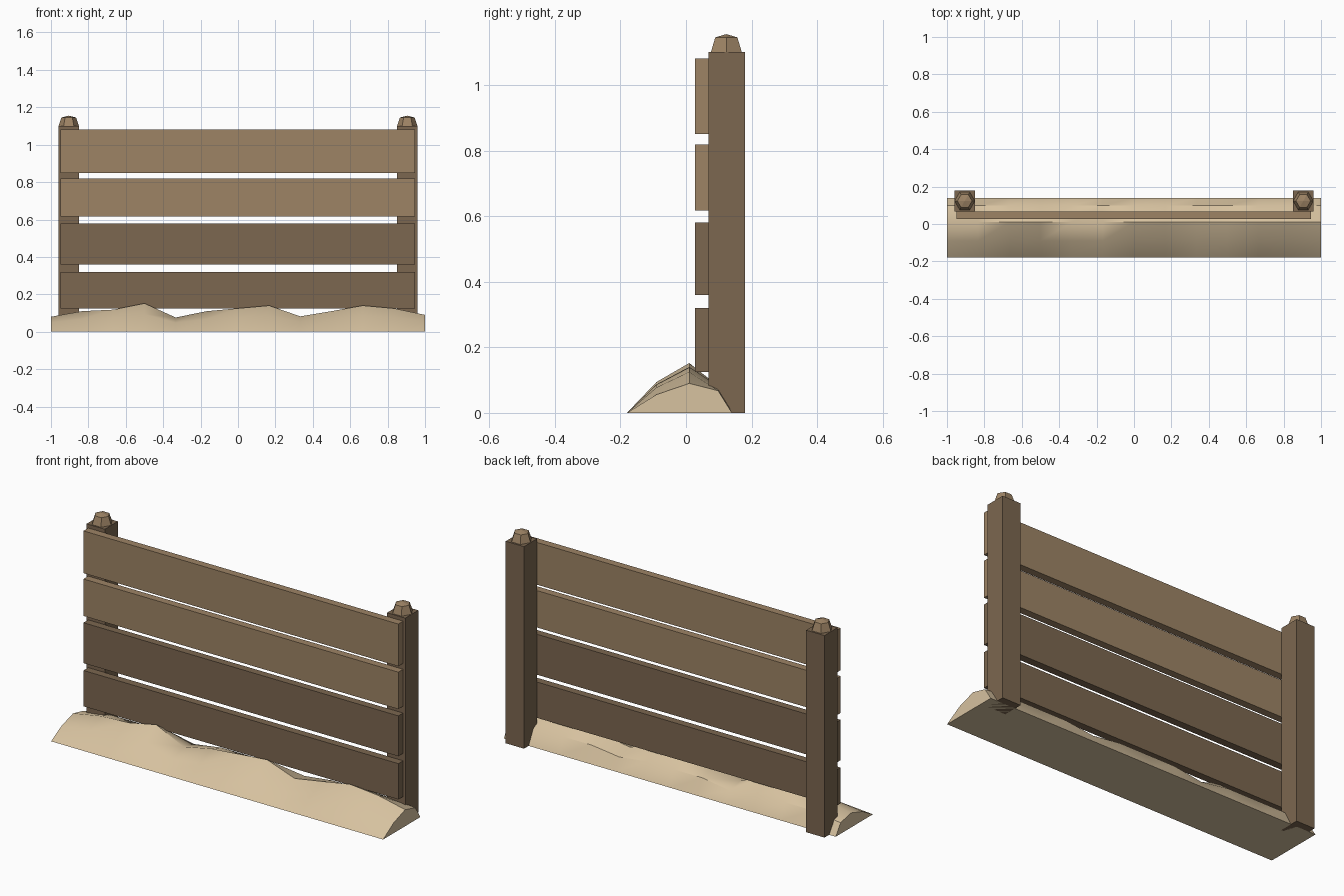
import bpy, bmesh, math

if "Cube" in bpy.data.objects:
    bpy.data.objects.remove(bpy.data.objects["Cube"])


def material(name, rgb):
    m = bpy.data.materials.new(name)
    m.diffuse_color = (*rgb, 1)
    m.use_nodes = True
    m.node_tree.nodes["Principled BSDF"].inputs["Base Color"].default_value = m.diffuse_color
    return m


LIGHT = material("light_wood", (0.34, 0.23, 0.13))
DARK = material("dark_wood", (0.20, 0.135, 0.08))
SAND = material("sand", (0.68, 0.54, 0.35))


def make(name, bm, mat):
    bmesh.ops.recalc_face_normals(bm, faces=bm.faces)
    me = bpy.data.meshes.new(name)
    bm.to_mesh(me)
    bm.free()
    me.materials.append(mat)
    ob = bpy.data.objects.new(name, me)
    bpy.context.collection.objects.link(ob)
    return ob


def box(name, x, y, z, mat):
    bm = bmesh.new()
    bmesh.ops.create_cube(bm, size=1)
    for v in bm.verts:
        v.co = [a + (b - a) * (c + 0.5) for (a, b), c in zip((x, y, z), v.co)]
    return make(name, bm, mat)


# Posts with faceted hexagonal caps
for side, cx in (("left", -0.905), ("right", 0.905)):
    box(side + "_post", (cx - 0.055, cx + 0.055), (0.068, 0.18), (0, 1.1), DARK)
    bm = bmesh.new()
    rings = [[bm.verts.new((cx + r * math.cos(i * math.pi / 3),
                            0.123 + r * math.sin(i * math.pi / 3), z)) for i in range(6)]
             for r, z in ((0.055, 1.098), (0.039, 1.145))]
    tip = bm.verts.new((cx, 0.123, 1.155))
    bm.faces.new(rings[0])
    for i in range(6):
        j = (i + 1) % 6
        bm.faces.new((rings[0][i], rings[0][j], rings[1][j], rings[1][i]))
        bm.faces.new((rings[1][i], rings[1][j], tip))
    make(side + "_post_cap", bm, LIGHT)

# Horizontal planks, lower pair darker
for i, (z0, z1) in enumerate(((0.125, 0.32), (0.36, 0.58), (0.617, 0.818), (0.85, 1.08))):
    box(f"plank_{i + 1}", (-0.95, 0.947), (0.027, 0.068), (z0, z1), DARK if i < 2 else LIGHT)

# Sand drift: cross-section lofted along a wavy crest
crest = [0.08, 0.11, 0.118, 0.152, 0.076, 0.11, 0.125, 0.14, 0.082, 0.11, 0.14, 0.125, 0.09]
section = [(-0.18, 0), (-0.09, 0.62), (0.01, 1), (0.098, 0.75), (0.14, 0)]
bm = bmesh.new()
rows = [[bm.verts.new((-1 + i / 6, y, min(h * k, 0.082) if y > 0.05 else h * k))
         for y, k in section] for i, h in enumerate(crest)]
for a, b in zip(rows, rows[1:]):
    for i in range(5):
        j = (i + 1) % 5
        bm.faces.new((a[i], a[j], b[j], b[i]))
bm.faces.new(rows[0])
bm.faces.new(rows[-1])
drift = make("sand_drift", bm, SAND)
bpy.context.view_layer.objects.active = drift
drift.select_set(True)
bpy.ops.object.shade_smooth_by_angle(angle=math.radians(35))
